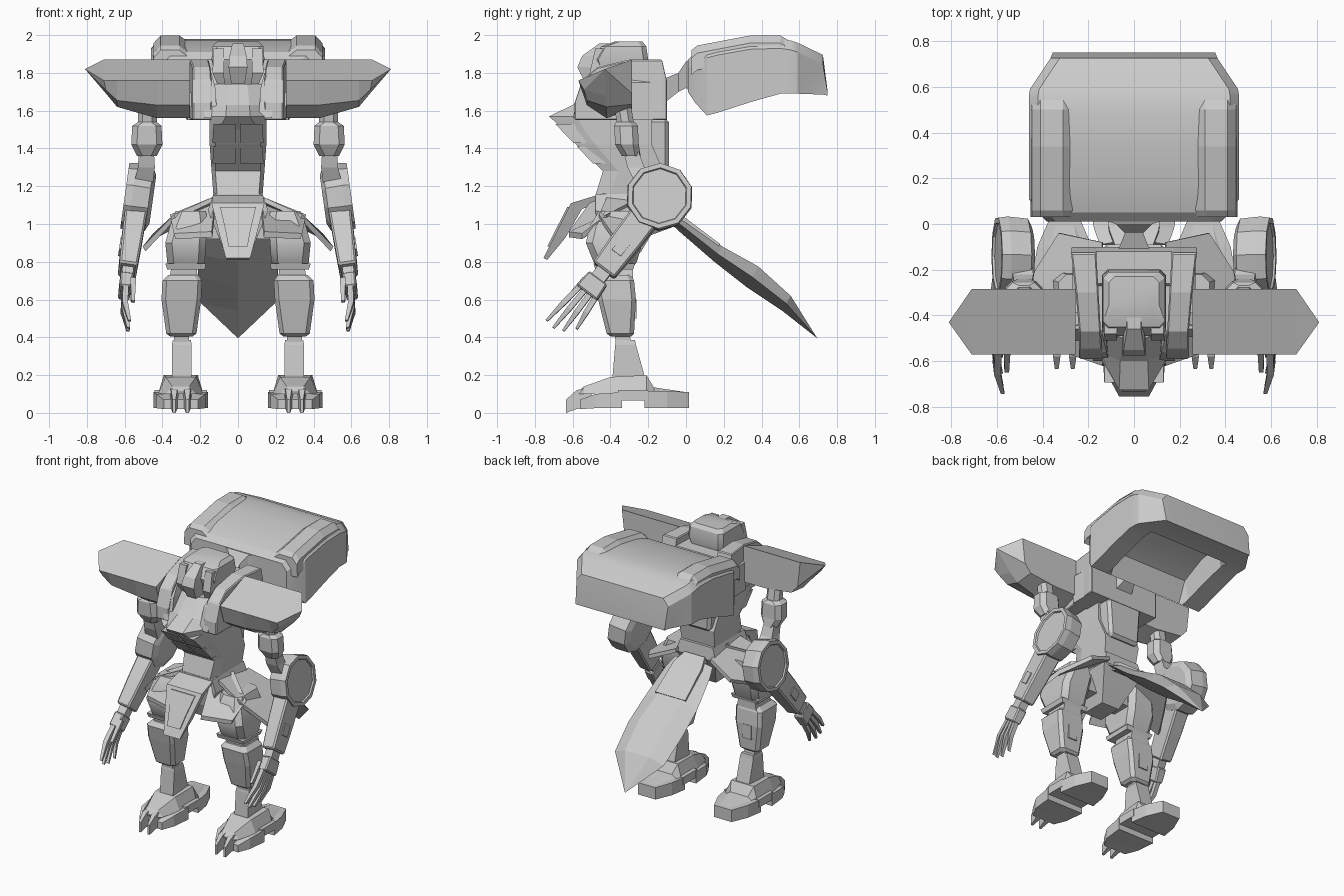
import bpy, bmesh, math
from mathutils import Matrix, Vector

grey = bpy.data.materials.new("armour grey")
grey.diffuse_color = (0.6, 0.6, 0.6, 1)


def loft(name, rings, mirror=False, matrix=None, smooth=0, bevel=0):
    """Skin equal-length rings of points and cap both ends."""
    bm = bmesh.new()
    vs = [[bm.verts.new(p) for p in r] for r in rings]
    n = len(rings[0])
    for a, b in zip(vs, vs[1:]):
        for i in range(n):
            j = (i + 1) % n
            bm.faces.new((a[i], a[j], b[j], b[i]))
    bm.faces.new(vs[0])
    bm.faces.new(vs[-1])
    bmesh.ops.remove_doubles(bm, verts=bm.verts[:], dist=1e-5)
    bmesh.ops.recalc_face_normals(bm, faces=bm.faces[:])
    if matrix:
        bm.transform(matrix)
    me = bpy.data.meshes.new(name)
    bm.to_mesh(me)
    bm.free()
    ob = bpy.data.objects.new(name, me)
    bpy.context.collection.objects.link(ob)
    me.materials.append(grey)
    if bevel:
        m = ob.modifiers.new("bevel", 'BEVEL')
        m.width, m.segments = bevel, 1
    if mirror:
        ob.modifiers.new("mirror", 'MIRROR')
    if smooth:
        bpy.ops.object.select_all(action='DESELECT')
        ob.select_set(True)
        bpy.context.view_layer.objects.active = ob
        bpy.ops.object.shade_smooth_by_angle(angle=math.radians(smooth))
    return ob


def block(name, axis, sections, cut=0, **kw):
    """Loft rectangles (t, a0, a1, b0, b1) along an axis; cut chamfers the corners."""
    place = {'x': lambda t, a, b: (t, a, b), 'y': lambda t, a, b: (a, t, b),
             'z': lambda t, a, b: (a, b, t)}[axis]
    rings = []
    for t, a0, a1, b0, b1 in sections:
        c = cut
        if c:
            pts = [(a0 + c, b0), (a1 - c, b0), (a1, b0 + c), (a1, b1 - c),
                   (a1 - c, b1), (a0 + c, b1), (a0, b1 - c), (a0, b0 + c)]
        else:
            pts = [(a0, b0), (a1, b0), (a1, b1), (a0, b1)]
        rings.append([place(t, a, b) for a, b in pts])
    return loft(name, rings, **kw)


# Back shell: curved canopy with a recessed underside
rings = []
for y, w, zt, zb, rec in [(0.01, .38, 1.87, 1.70, 0), (0.05, .42, 1.91, 1.64, 0), (0.11, .46, 1.93, 1.575, 0),
                          (0.17, .46, 1.945, 1.59, .13), (0.34, .46, 1.975, 1.645, .16), (0.50, .46, 1.98, 1.69, .14),
                          (0.56, .46, 1.97, 1.69, 0), (0.59, .455, 1.96, 1.69, 0), (0.725, .365, 1.895, 1.685, 0),
                          (0.75, .355, 1.70, 1.68, 0)]:
    d = min(.05, (zt - zb) * .3)
    h = [(w, zb), (w, zt - d), (w - .04, zt)]
    i = [(w - .14, zb), (w - .17, zb + rec)]
    pts = h + [(-x, z) for x, z in h[::-1]] + [(-x, z) for x, z in i] + i[::-1]
    rings.append([(x, y, z) for x, z in pts])
loft("back_shell", rings, smooth=22)

# Raised rails on the shell
loft("shell_rail", [[(.453, y, z - .13), (.447, y, z - .04), (.41, y, z), (.31, y, z), (.27, y, z - .03), (.27, y, z - .13)]
                    for y, z in [(0.03, 1.92), (0.06, 1.945), (0.34, 1.998), (0.50, 1.998), (0.555, 1.965)]], mirror=True)

# Strut joining shell and chest
block("shell_strut", 'y', [(-.14, -.08, .08, 1.62, 1.76), (-.04, -.04, .04, 1.70, 1.80),
                           (0, -.08, .08, 1.72, 1.86), (.04, -.2, .2, 1.68, 1.88)])

# Chest and torso
rings = []
for z, hw, yb, ys, yn, hn in [(1.15, .13, -.14, -.40, -.48, .11), (1.28, .14, -.12, -.36, -.44, .12),
                              (1.42, .15, -.18, -.48, -.58, .12), (1.50, .15, -.18, -.54, -.65, .10),
                              (1.57, .15, -.18, -.58, -.725, .065), (1.63, .15, -.18, -.56, -.60, .06),
                              (1.74, .14, -.18, -.45, -.50, .05)]:
    rings.append([(hw, yb, z), (hw, ys, z), (hn, yn, z), (-hn, yn, z), (-hw, ys, z), (-hw, yb, z)])
loft("torso", rings)
block("collar", 'y', [(-.59, .14, .24, 1.55, 1.64), (-.55, .14, .24, 1.55, 1.76), (-.47, .145, .24, 1.55, 1.83),
                      (-.30, .155, .255, 1.55, 1.87), (-.127, .165, .275, 1.55, 1.87), (-.10, .165, .275, 1.55, 1.75)],
      mirror=True, bevel=.006)
block("collar_inner_plate", 'z', [(1.56, .11, .18, -.60, -.2), (1.72, .12, .18, -.56, -.2), (1.80, .14, .18, -.48, -.2)], mirror=True)
block("chest_back", 'z', [(1.55, -.268, .268, -.30, -.10), (1.75, -.268, .268, -.30, -.10), (1.82, -.2, .2, -.26, -.12)])
block("spine_panel", 'z', [(1.28, -.12, .12, -.2, -.09), (1.56, -.14, .14, -.2, -.09)], bevel=.02)
for z0, z1 in [(1.32, 1.41), (1.43, 1.53)]:
    y0, y1 = [-.712 + (1.55 - z) * .96 for z in (z0, z1)]
    block("belly_plate", 'z', [(z0, .01, .135, y0, y0 + .14), (z1, .01, .13, y1, y1 + .14)], mirror=True)

# Head
block("helmet", 'z', [(1.72, -.10, .10, -.42, -.24), (1.78, -.12, .12, -.46, -.22), (1.87, -.14, .14, -.49, -.2),
                      (1.94, -.135, .135, -.45, -.21), (1.965, -.11, .11, -.38, -.23)], cut=.025, smooth=30)
block("cheek_guard", 'z', [(1.74, .07, .11, -.48, -.3), (1.80, .075, .135, -.51, -.3), (1.93, .075, .13, -.48, -.3)], mirror=True)
block("face_crest", 'z', [(1.74, -.035, .035, -.53, -.4), (1.83, -.05, .05, -.575, -.4),
                          (1.89, -.045, .045, -.55, -.4), (1.955, -.03, .03, -.46, -.35)])

# Shoulder shields
def shield_ring(x, lift=0):
    return [(x, -.285, 1.87), (x, -.57, 1.76), (x, -.525, 1.63 + lift * .4), (x, -.42, 1.56 + lift), (x, -.285, 1.61 + lift * .4)]
loft("shoulder_shield", [shield_ring(.255), shield_ring(.43), shield_ring(.64, .06),
                         [(.71, -.285, 1.87), (.71, -.57, 1.76), (.70, -.54, 1.71), (.69, -.43, 1.68), (.69, -.285, 1.69)],
                         [(.81, -.43, 1.82)] * 5], mirror=True)

# Upper arms
block("shoulder_axle", 'x', [(.2, -.39, -.29, 1.62, 1.70), (.5, -.38, -.30, 1.62, 1.68)], mirror=True)
block("shoulder_neck", 'z', [(1.62, .43, .53, -.38, -.29), (1.50, .43, .53, -.36, -.27)], cut=.025, mirror=True)
block("upper_arm", 'z', [(1.54, .43, .53, -.37, -.27), (1.52, .405, .56, -.38, -.255), (1.42, .40, .565, -.375, -.25),
                         (1.36, .43, .535, -.34, -.24)], cut=.03, mirror=True)
block("elbow_neck", 'z', [(1.38, .445, .525, -.33, -.25), (1.30, .44, .53, -.31, -.22), (1.22, .45, .55, -.27, -.14)], mirror=True)

# Elbow disc, forearm and hand share a tilted frame
arm = (Matrix.Translation((.53, -.14, 1.14)) @ Matrix.Rotation(math.radians(-8), 4, 'Y')
       @ Matrix.Rotation(math.radians(-37), 4, 'X'))
fit = dict(mirror=True, matrix=arm)
loft("elbow_disc", [[(x, r * math.cos(k * math.pi / 5 + .3), r * math.sin(k * math.pi / 5 + .3)) for k in range(10)]
                    for x, r in [(-.08, .13), (-.06, .17), (.03, .18), (.07, .175), (.07, .15), (.06, .145)]], **fit)
block("forearm", 'z', [(-.08, -.06, .06, -.08, .08), (-.30, -.055, .055, -.078, .078), (-.49, -.048, .048, -.07, .07)], bevel=.01, **fit)
block("forearm_port", 'x', [(.04, -.03, .03, -.38, -.30), (.061, -.03, .03, -.38, -.30)], **fit)
block("wrist", 'z', [(-.48, -.03, .03, -.04, .04), (-.56, -.03, .03, -.04, .04)], **fit)
block("hand_cuff", 'z', [(-.54, -.035, .035, -.06, .06), (-.64, -.03, .03, -.068, .068)], bevel=.008, **fit)
for y0, y1, end in [(-.05, -.085, .88), (-.017, -.033, .89), (.017, .018, .87), (.05, .068, .82)]:
    ym, zm = (y0 + y1) / 2, -(.63 + end) / 2
    block("finger", 'z', [(-.62, -.015, .015, y0 - .014, y0 + .014), (zm, -.025, .005, ym - .014, ym + .014),
                          (-end, -.055, -.038, y1 - .007, y1 + .007)], **fit)
block("thumb", 'z', [(-.58, -.05, -.02, -.07, -.04), (-.74, -.06, -.04, -.08, -.06)], **fit)

# Pelvis and skirts
block("pelvis", 'z', [(.85, -.07, .07, -.42, -.24), (.95, -.11, .11, -.46, -.18), (1.07, -.16, .16, -.48, -.11),
                      (1.16, -.13, .13, -.48, -.12)])
block("hip_axle", 'x', [(-.28, -.40, -.26, .92, 1.04), (.28, -.40, -.26, .92, 1.04)])
loft("front_skirt", [[(-w, y, z), (w, y, z), (w * .85, y + t, z - t * .5), (-w * .85, y + t, z - t * .5)]
                     for y, z, w, t in [(-.43, 1.165, .13, .06), (-.61, 1.11, .14, .06), (-.69, .95, .10, .05), (-.755, .82, .065, .02)]])
block("front_skirt_panel", 'z', [(.88, -.05, .05, -.735, -.70), (.96, -.065, .065, -.695, -.66), (1.09, -.095, .095, -.628, -.59)])
def slab(name, pts, t):
    loft(name, [pts, [(x * .97, y, z - t) for x, y, z in pts]], mirror=True)
slab("side_skirt_front", [(.12, -.49, 1.14), (.14, -.62, .96), (.34, -.55, .95), (.36, -.42, 1.05), (.14, -.25, 1.14)], .03)
slab("side_skirt", [(.14, -.42, 1.14), (.34, -.46, 1.05), (.505, -.34, .88), (.45, -.23, .95), (.33, -.04, 1.02), (.14, -.08, 1.10)], .025)

# Tail plate
loft("tail_plate", [[(-w, y, z), (-w * .5, y + t * .6, z + t), (w * .5, y + t * .6, z + t), (w, y, z), (0, y - t * .5, z - t)]
                    for y, z, w, t in [(-.09, 1.04, .15, .02), (-.02, .99, .175, .03), (.17, .84, .205, .04),
                                       (.35, .72, .213, .055), (.53, .58, .195, .04), (.695, .395, .0, .0)]])
loft("tail_root_panel", [[(-w, y, z), (w, y, z), (w, y - .03, z - .05), (-w, y - .03, z - .05)]
                         for y, z, w in [(-.10, 1.09, .08), (-.02, 1.045, .11), (.18, .895, .12)]])

# Legs
block("thigh", 'z', [(1.07, .17, .33, -.46, -.22), (.99, .16, .36, -.51, -.21), (.90, .17, .385, -.53, -.23),
                     (.80, .175, .375, -.49, -.26), (.77, .20, .37, -.47, -.28)], cut=.035, mirror=True, smooth=35)
block("thigh_lip", 'z', [(.76, .175, .375, -.48, -.28), (.79, .17, .385, -.49, -.27)], mirror=True)
block("knee", 'z', [(.78, .22, .35, -.45, -.28), (.68, .21, .37, -.44, -.28)], mirror=True)
block("shin", 'z', [(.73, .21, .37, -.46, -.29), (.70, .19, .40, -.485, -.275), (.60, .195, .405, -.465, -.265),
                    (.42, .22, .38, -.42, -.275), (.405, .24, .36, -.40, -.29)], cut=.022, mirror=True)
block("shin_port", 'y', [(-.35, .265, .335, .50, .60), (-.262, .265, .335, .50, .60)], mirror=True)
block("ankle_neck", 'z', [(.43, .26, .34, -.38, -.30), (.36, .26, .34, -.37, -.29)], mirror=True)
block("ankle", 'z', [(.385, .25, .345, -.37, -.27), (.36, .245, .35, -.375, -.265), (.18, .245, .35, -.39, -.215)], mirror=True)

# Feet
c = .303
block("foot_sole_front", 'y', [(-.56, c - .09, c + .09, .02, .07), (-.48, c - .13, c + .13, .025, .10),
                               (-.34, c - .145, c + .145, .025, .11)], mirror=True)
block("foot_arch", 'y', [(-.36, c - .14, c + .14, .065, .12), (-.20, c - .14, c + .14, .065, .12)], mirror=True)
block("foot_sole_back", 'y', [(-.22, c - .14, c + .14, .025, .115), (-.10, c - .12, c + .12, .025, .115),
                              (.015, c - .07, c + .07, .025, .11)], mirror=True)
loft("foot_upper", [[(c - b, y, .10), (c + b, y, .10), (c + t, y, z), (c - t, y, z)]
                    for y, b, t, z in [(-.57, .05, .035, .11), (-.54, .08, .045, .14), (-.40, .12, .08, .19),
                                       (-.21, .12, .09, .20), (-.17, .12, .07, .135), (.0, .07, .04, .11)]], mirror=True)
for dx in (-.035, .035):
    block("toe_claw", 'y', [(-.50, c + dx - .022, c + dx + .022, .04, .14), (-.58, c + dx - .016, c + dx + .016, .02, .12),
                            (-.635, c + dx - .008, c + dx + .008, .0, .07)], mirror=True)
